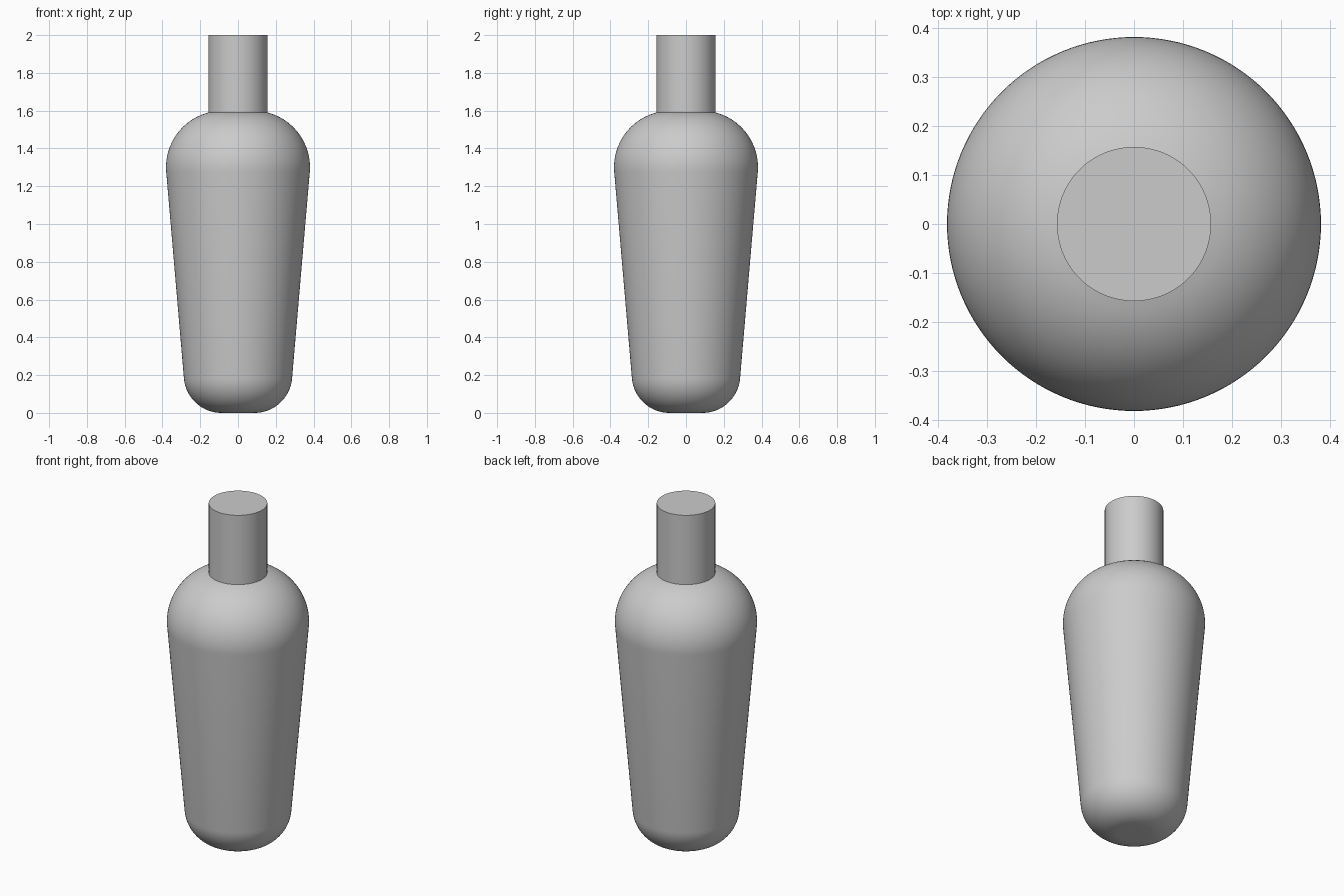
import bpy
import bmesh
from math import atan2, cos, sin, sqrt, pi, asin

cube = bpy.data.objects.get("Cube")
if cube:
    bpy.data.objects.remove(cube, do_unlink=True)

SEGMENTS = 128
HEIGHT = 2.0
NECK_RADIUS = 0.157
BASE_ROUND = (0.087, 0.2, 0.2)        # centre radius, centre height, rounding
SHOULDER_ROUND = (0.081, 1.3, 0.3)


def arc(rounding, start, end, steps=24):
    """Points along a rounded corner of the profile."""
    r, z, size = rounding
    angles = [start + (end - start) * i / steps for i in range(steps + 1)]
    return [(r + size * cos(a), z + size * sin(a)) for a in angles]


# Angle at which the straight tapered wall touches both roundings
dr = SHOULDER_ROUND[0] - BASE_ROUND[0]
dz = SHOULDER_ROUND[1] - BASE_ROUND[1]
gap = SHOULDER_ROUND[2] - BASE_ROUND[2]
tangent = atan2(dr, dz) * -1 - asin(gap / sqrt(dr * dr + dz * dz))

# Angle at which the shoulder meets the neck
neck_angle = pi / 2 - asin((NECK_RADIUS - SHOULDER_ROUND[0]) / SHOULDER_ROUND[2])

# Half profile: base, tapered wall, shoulder, neck, flat top
profile = [(0, 0)]
profile += arc(BASE_ROUND, -pi / 2, tangent)
profile += arc(SHOULDER_ROUND, tangent, neck_angle)
profile += [(NECK_RADIUS, HEIGHT), (0, HEIGHT)]

# Revolve the profile into one closed bottle
bm = bmesh.new()
verts = [bm.verts.new((r, 0, z)) for r, z in profile]
edges = [bm.edges.new(pair) for pair in zip(verts, verts[1:])]
bmesh.ops.spin(bm, geom=verts + edges, cent=(0, 0, 0), axis=(0, 0, 1),
               angle=2 * pi, steps=SEGMENTS)
bmesh.ops.remove_doubles(bm, verts=bm.verts, dist=0.0001)
bmesh.ops.recalc_face_normals(bm, faces=bm.faces)
mesh = bpy.data.meshes.new("bottle")
bm.to_mesh(mesh)
bm.free()
bottle = bpy.data.objects.new("bottle", mesh)
bpy.context.collection.objects.link(bottle)

# Plain grey material
grey = bpy.data.materials.new("light grey")
grey.use_nodes = True
colour = (0.6, 0.6, 0.6, 1)
grey.diffuse_color = colour
for node in grey.node_tree.nodes:
    if node.type == "BSDF_PRINCIPLED":
        node.inputs["Base Color"].default_value = colour
mesh.materials.append(grey)

# Smooth walls with crisp neck edges
bpy.ops.object.select_all(action="DESELECT")
bottle.select_set(True)
bpy.context.view_layer.objects.active = bottle
bpy.ops.object.shade_smooth_by_angle(angle=pi / 6)
